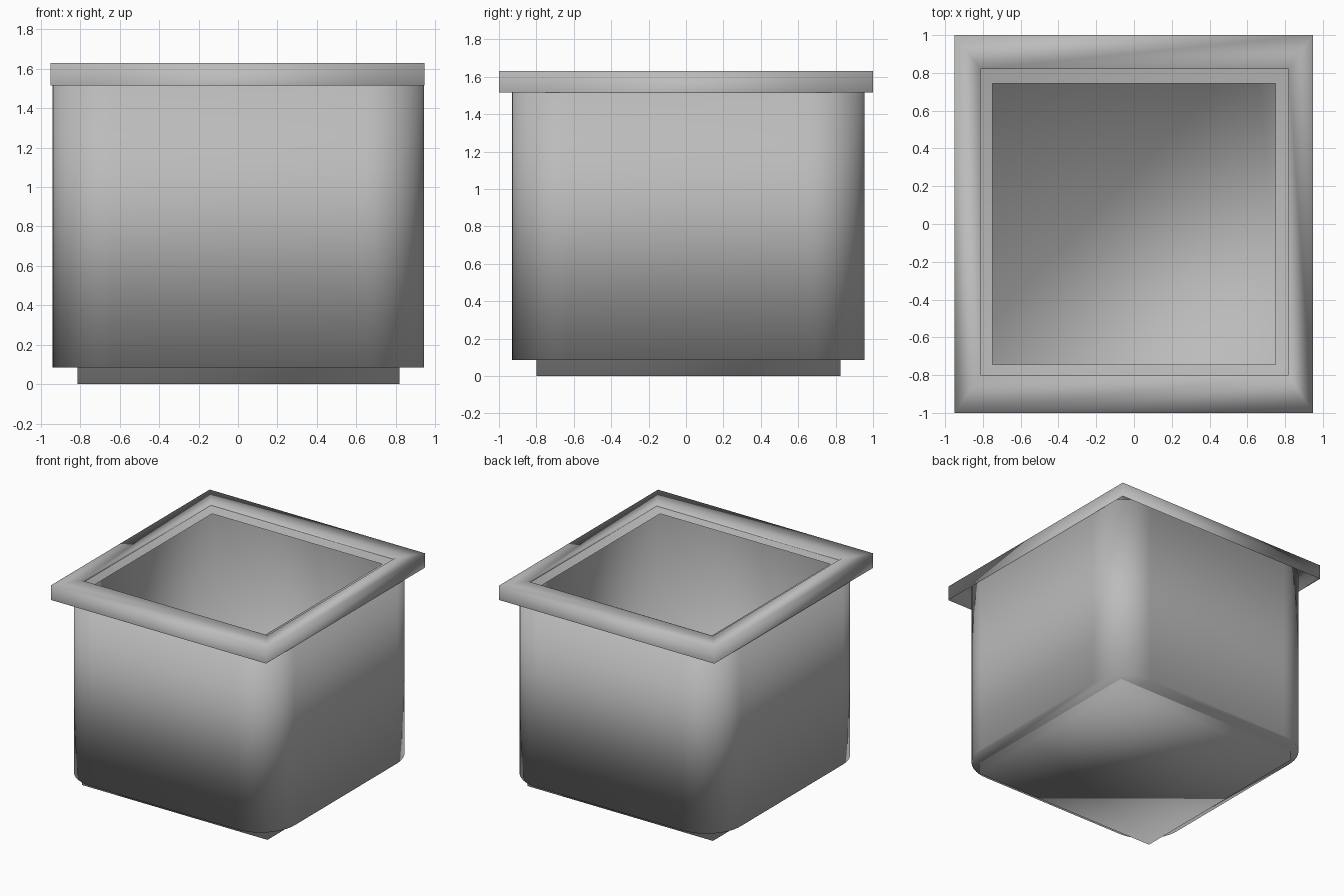
import bpy, bmesh, math

if "Cube" in bpy.data.objects:
    bpy.data.objects.remove(bpy.data.objects["Cube"])

grey = bpy.data.materials.new("plain_grey")
grey.diffuse_color = (0.5, 0.5, 0.5, 1)
grey.use_nodes = True
grey.node_tree.nodes["Principled BSDF"].inputs["Base Color"].default_value = grey.diffuse_color


def rect(x0, x1, y0, y1, z, r=0.0, n=12):
    """Counter-clockwise rectangle loop, with rounded corners when r > 0."""
    pts = []
    for i, (sx, sy) in enumerate([(1, 1), (-1, 1), (-1, -1), (1, -1)]):
        cx = x1 - r if sx > 0 else x0 + r
        cy = y1 - r if sy > 0 else y0 + r
        steps = n if r > 0 else 0
        for k in range(steps + 1):
            a = math.pi / 2 * (i + (k / steps if steps else 0))
            pts.append((cx + r * math.cos(a), cy + r * math.sin(a), z))
    return pts


def loft(name, loops, cap_start=False, cap_end=False):
    """Skin a list of loops with quads; optionally cap the ends."""
    bm = bmesh.new()
    rings = [[bm.verts.new(p) for p in loop] for loop in loops]
    for a, b in zip(rings, rings[1:]):
        for i in range(len(a)):
            j = (i + 1) % len(a)
            bm.faces.new((a[i], a[j], b[j], b[i]))
    if cap_start:
        bm.faces.new(rings[0][::-1])
    if cap_end:
        bm.faces.new(rings[-1])
    for f in bm.faces:
        f.smooth = True
    bm.normal_update()
    me = bpy.data.meshes.new(name)
    bm.to_mesh(me)
    bm.free()
    me.materials.append(grey)
    ob = bpy.data.objects.new(name, me)
    bpy.context.collection.objects.link(ob)
    return ob


# Outer body: rounded-corner wall, closed underneath, narrow top edge
T = 0.06
body = (-0.94, 0.942, -0.93, 0.955)
inner = (-0.94 + T, 0.942 - T, -0.93 + T, 0.955 - T)
loft("pot_body", [rect(*body, 0.085, 0.3), rect(*body, 1.58, 0.3),
                  rect(*inner, 1.58, 0.3 - T)], cap_start=True)

# Inner liner: square box whose bottom shows as the foot
liner = (-0.815, 0.82, -0.80, 0.825)
loft("inner_liner", [rect(*liner, 0.0), rect(*liner, 1.59)], cap_start=True)

# Lip frame around the opening
step = (-0.812, 0.818, -0.80, 0.82)
lip = (-0.75, 0.75, -0.745, 0.745)
loft("opening_lip", [rect(*step, 1.61), rect(*lip, 1.588)])

# Square rim: outer skirt, flat top and short inner drop
outer = (-0.95, 0.947, -1.0, 1.0)
loft("rim", [rect(*outer, 1.515), rect(*outer, 1.63),
             rect(*step, 1.63), rect(*step, 1.59)])
